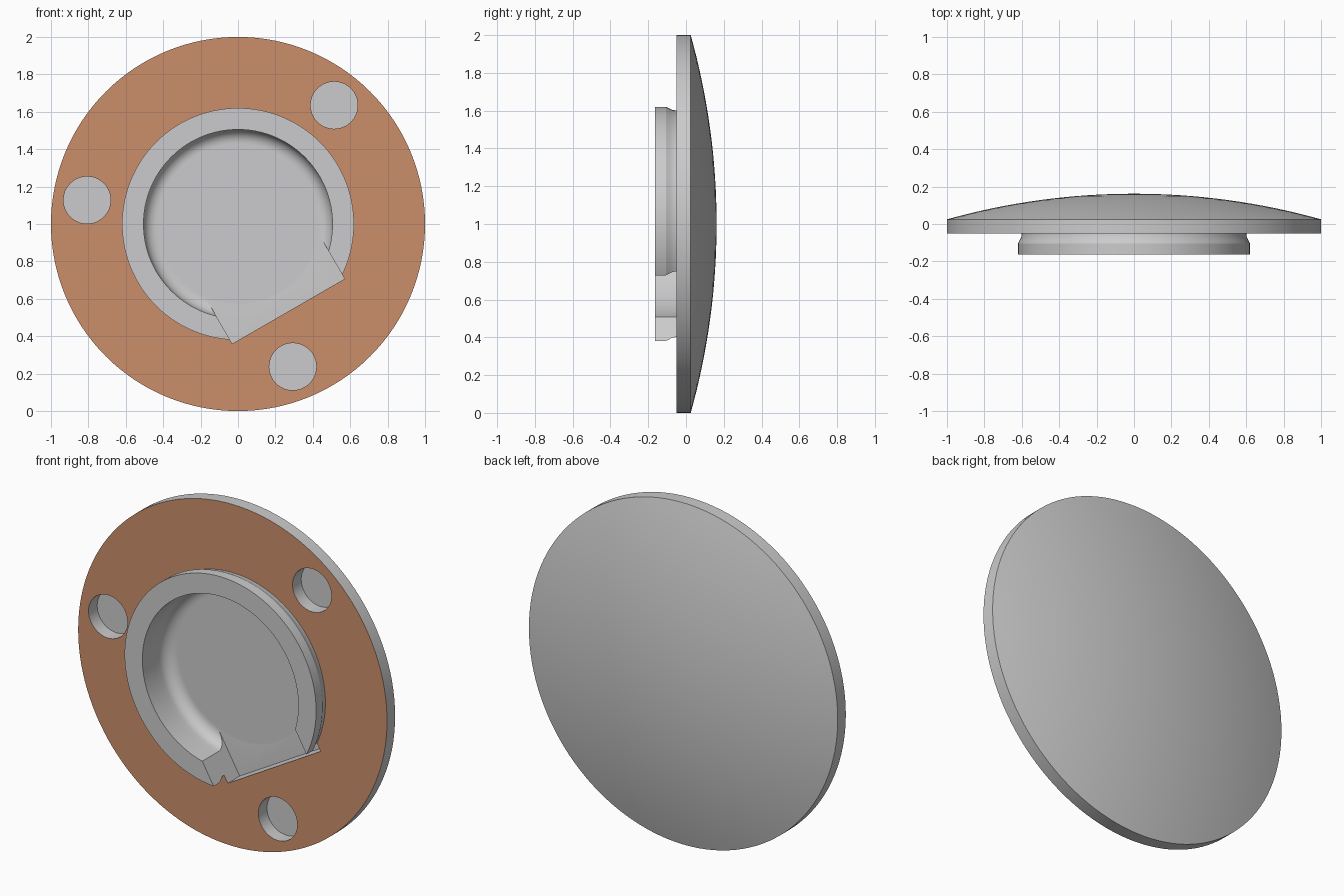
import bpy, bmesh, math
from mathutils import Matrix, Vector

if "Cube" in bpy.data.objects:
    bpy.data.objects.remove(bpy.data.objects["Cube"])

SEG = 128
FACE = -0.05      # front plane of the disc
FLOOR = 0.06      # bottom of the round pocket


def material(name, rgb):
    m = bpy.data.materials.new(name)
    m.diffuse_color = (*rgb, 1)
    m.use_nodes = True
    m.node_tree.nodes["Principled BSDF"].inputs["Base Color"].default_value = m.diffuse_color
    return m


GREY = material("grey_metal", (0.60, 0.60, 0.61))
COPPER = material("copper_face", (0.60, 0.275, 0.148))


def finish(name, bm):
    bmesh.ops.recalc_face_normals(bm, faces=bm.faces)
    me = bpy.data.meshes.new(name)
    bm.to_mesh(me)
    bm.free()
    ob = bpy.data.objects.new(name, me)
    bpy.context.collection.objects.link(ob)
    me.materials.append(GREY)
    return ob


def revolve(name, profile, closed=False):
    """Spin (radius, y) points around the y axis through z = 1."""
    bm = bmesh.new()
    vs = [bm.verts.new((r, y, 1)) for r, y in profile]
    pairs = list(zip(vs, vs[1:])) + ([(vs[-1], vs[0])] if closed else [])
    edges = [bm.edges.new(p) for p in pairs]
    bmesh.ops.spin(bm, geom=vs + edges, cent=(0, 0, 1), axis=(0, 1, 0),
                   angle=math.tau, steps=SEG, use_duplicate=False)
    bmesh.ops.remove_doubles(bm, verts=bm.verts, dist=1e-4)
    return finish(name, bm)


def slot_cutter(a0, a1, y0, y1):
    """Box across the slot, pointing down and to the right at 60 degrees."""
    bm = bmesh.new()
    bmesh.ops.create_cube(bm, size=1)
    bmesh.ops.scale(bm, vec=(a1 - a0, y1 - y0, 0.694), verts=bm.verts)
    bmesh.ops.translate(bm, vec=((a0 + a1) / 2, (y0 + y1) / 2, 0), verts=bm.verts)
    bmesh.ops.transform(bm, matrix=Matrix.Translation((0, 0, 1))
                        @ Matrix.Rotation(math.radians(60), 4, 'Y'), verts=bm.verts)
    return finish("slot_cutter", bm)


def hole_cutter(deg):
    a = math.radians(deg)
    bm = bmesh.new()
    bmesh.ops.create_cone(bm, cap_ends=True, segments=48, radius1=0.126,
                          radius2=0.126, depth=0.23)
    bmesh.ops.rotate(bm, matrix=Matrix.Rotation(math.pi / 2, 3, 'X'), verts=bm.verts)
    bmesh.ops.translate(bm, vec=Vector((0.817 * math.cos(a), -0.085,
                                        1 + 0.817 * math.sin(a))), verts=bm.verts)
    return finish("hole_cutter", bm)


def cut(ob, cutter):
    mod = ob.modifiers.new("cut", 'BOOLEAN')
    mod.operation, mod.solver, mod.object = 'DIFFERENCE', 'EXACT', cutter
    bpy.context.view_layer.objects.active = ob
    bpy.ops.object.modifier_apply(modifier=mod.name)
    bpy.data.objects.remove(cutter)


def smooth(ob):
    bpy.ops.object.select_all(action='DESELECT')
    ob.select_set(True)
    bpy.context.view_layer.objects.active = ob
    bpy.ops.object.shade_smooth_by_angle(angle=math.radians(25))


# Domed disc with a filleted round pocket
F = 0.07
profile = [(0, FLOOR), (0.425, FLOOR)]
for i in range(9):
    t = i / 8 * math.pi / 2
    profile.append((0.505 - F + F * math.sin(t), FLOOR - F + F * math.cos(t)))
profile += [(0.505, FACE), (1, FACE), (1, 0.025)]
R = (1 + 0.137 ** 2) / (2 * 0.137)          # sphere radius of the dome
top = math.asin(1 / R)
for i in range(1, 17):
    t = top * (1 - i / 16)
    profile.append((R * math.sin(t), 0.162 - R + R * math.cos(t)))
disc = revolve("domed_disc", profile)
cut(disc, slot_cutter(0.2, 0.539, -0.3, FLOOR - 0.0005))
for deg in (51, 171, -69):
    cut(disc, hole_cutter(deg))

# Copper colour on the flat front only
disc.data.materials.clear()
disc.data.materials.append(GREY)
disc.data.materials.append(COPPER)
for p in disc.data.polygons:
    p.material_index = int(p.normal.y < -0.99 and abs(p.center.y - FACE) < 0.002)
smooth(disc)

# Raised collar with an undercut, opened by the slot
collar = revolve("collar", [(0.505, FACE), (0.505, -0.163), (0.62, -0.163),
                            (0.62, -0.105), (0.612, -0.088), (0.603, -0.07),
                            (0.601, FACE)], closed=True)
cut(collar, slot_cutter(0.2, 0.8, -0.3, 0.1))
collar.data.materials.clear()
collar.data.materials.append(GREY)
for p in collar.data.polygons:
    p.material_index = 0
smooth(collar)
